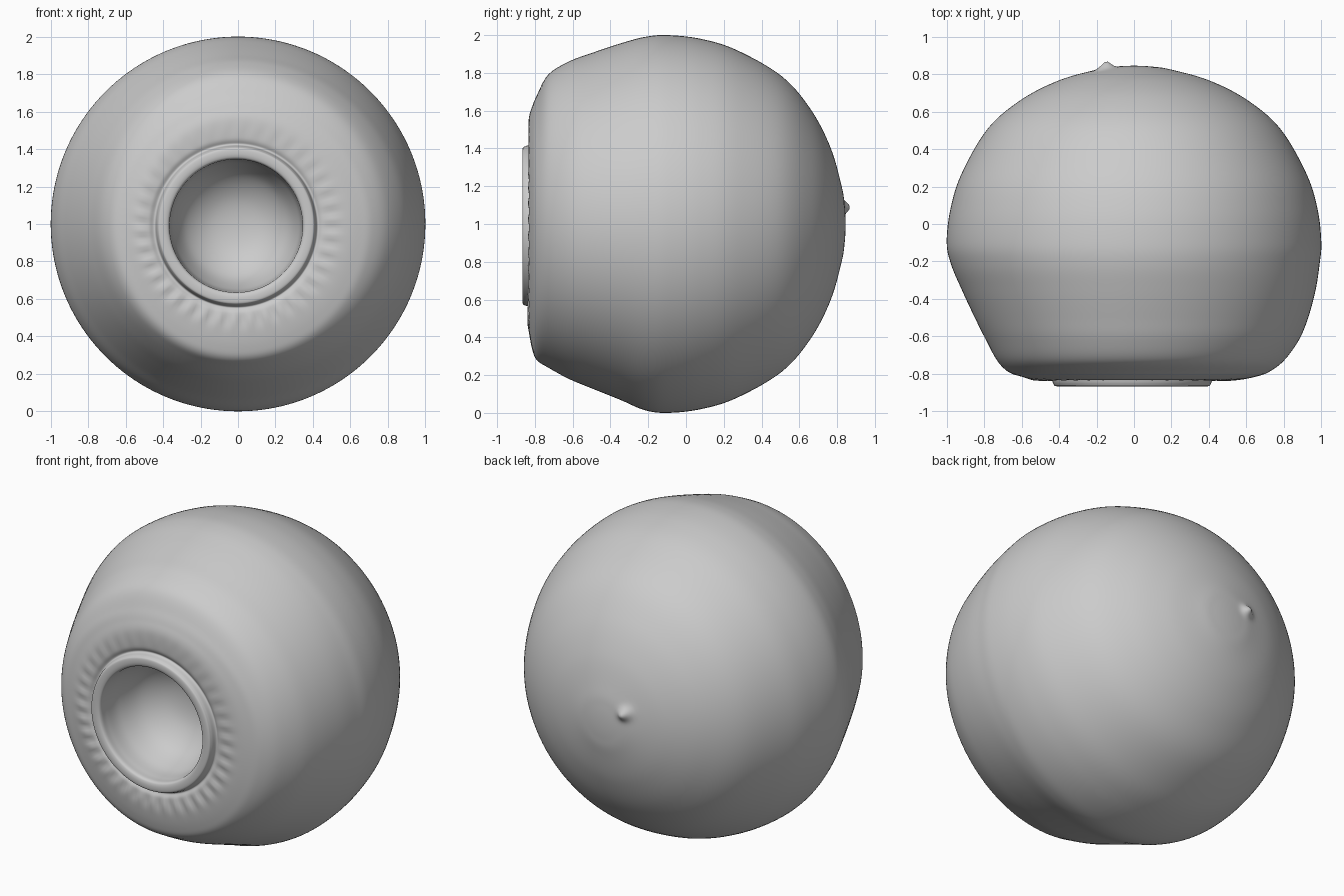
import bpy, bmesh, math
from mathutils import Vector

cube = bpy.data.objects.get("Cube")
if cube:
    bpy.data.objects.remove(cube, do_unlink=True)

SEGMENTS, STEPS = 160, 7

# Round back: (radius, y), the same in every direction
BACK = [(0, .845), (.1, .84), (.2, .824), (.4, .767), (.6, .665), (.78, .51), (.92, .27), (.98, .08)]
# Dented shoulder: y, then radius towards left, top, right, bottom
SHOULDER = [
    (-.10, 1, 1, 1, 1),
    (-.22, .99, .99, .975, .985),
    (-.35, .97, .955, .92, .93),
    (-.50, .93, .905, .85, .87),
    (-.62, .88, .86, .79, .82),
    (-.73, .80, .79, .73, .76),
    (-.79, .72, .68, .67, .72),
    (-.815, .65, .62, .60, .66),
    (-.832, .56, .56, .53, .56),
]
# Groove, raised lip and hollow: (radius, y)
LIP = [(.47, -.83), (.435, -.818), (.422, -.85), (.41, -.865), (.375, -.865), (.357, -.85),
       (.352, -.80), (.335, -.70), (.27, -.57), (.15, -.485), (0, -.46)]


def stations(angle):
    """Profile points at one angle, blending the four shoulder directions."""
    c, s = math.cos(angle), math.sin(angle)
    weights = [max(c, 0) ** 2, max(s, 0) ** 2, max(-c, 0) ** 2, max(-s, 0) ** 2]
    mid = [(sum(w * r for w, r in zip(weights, row[1:])), row[0]) for row in SHOULDER]
    return [Vector(p) for p in BACK + mid + LIP]


def smooth_path(pts):
    """Catmull-Rom curve through the points."""
    ext = [Vector((-pts[1].x, pts[1].y))] + pts + [Vector((-pts[-2].x, pts[-2].y))]
    out = []
    for a, b, c, d in zip(ext, ext[1:], ext[2:], ext[3:]):
        for i in range(STEPS):
            t = i / STEPS
            out.append(b + .5 * t * (c - a + t * (2 * a - 5 * b + 4 * c - d
                                                  + t * (3 * (b - c) + d - a))))
    return out + [pts[-1]]


def place(p, angle):
    r, y = max(p.x, 0), p.y
    x, z = r * math.cos(angle), r * math.sin(angle)
    if y < -.4:
        # Pinched folds around the lip, strongest below
        fold = math.exp(-((r - .51) / .045) ** 2) * (.6 - .4 * math.sin(angle))
        y += .007 * fold * math.sin(38 * angle + 5 * r)
        # Lip and hollow sit slightly off centre
        shift = .01 * min(1, max(0, (.6 - r) / .15))
        x, z = x - shift, z - shift
    elif y > .5:
        # Small pointed nub on the back
        d = math.hypot(x + .15, z - .09)
        y += .038 * math.exp(-(d / .035) ** 2)
    return Vector((x, y, z + 1))


# Body as one lathe-like skin
bm = bmesh.new()
columns = []
for k in range(SEGMENTS):
    angle = math.tau * k / SEGMENTS
    path = smooth_path(stations(angle))
    columns.append([bm.verts.new(place(p, angle)) for p in path[1:-1]])
back_pole = bm.verts.new(place(Vector(BACK[0]), 0))
hollow_pole = bm.verts.new(place(Vector(LIP[-1]), 0))
for k in range(SEGMENTS):
    a, b = columns[k], columns[(k + 1) % SEGMENTS]
    bm.faces.new((back_pole, a[0], b[0]))
    bm.faces.new((hollow_pole, b[-1], a[-1]))
    for i in range(len(a) - 1):
        bm.faces.new((a[i], a[i + 1], b[i + 1], b[i]))
bmesh.ops.recalc_face_normals(bm, faces=bm.faces)
mesh = bpy.data.meshes.new("round_vessel")
bm.to_mesh(mesh)
bm.free()

vessel = bpy.data.objects.new("round_vessel", mesh)
bpy.context.collection.objects.link(vessel)

# Plain grey clay
clay = bpy.data.materials.new("light_grey")
clay.use_nodes = True
colour = (.6, .6, .6, 1)
clay.diffuse_color = colour
clay.node_tree.nodes["Principled BSDF"].inputs["Base Color"].default_value = colour
mesh.materials.append(clay)

bpy.context.view_layer.objects.active = vessel
vessel.select_set(True)
bpy.ops.object.shade_smooth_by_angle(angle=math.radians(50))
